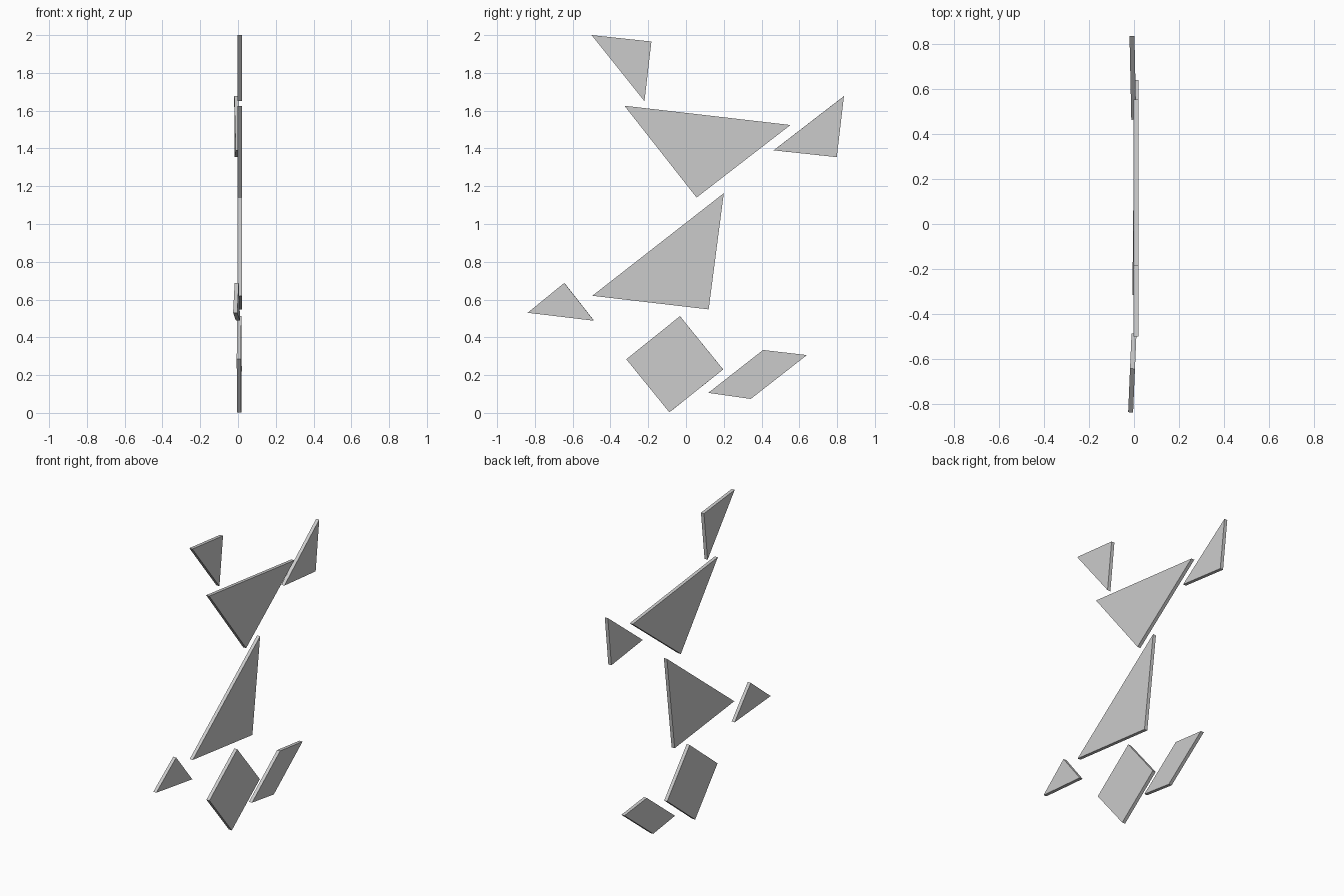
import bpy
import bmesh

cube = bpy.data.objects.get("Cube")
if cube:
    bpy.data.objects.remove(cube, do_unlink=True)

THICKNESS = 0.022

# Single plain grey
grey = bpy.data.materials.new("plain_grey")
grey.use_nodes = True
colour = (0.6, 0.6, 0.6, 1.0)
grey.diffuse_color = colour
grey.node_tree.nodes["Principled BSDF"].inputs["Base Color"].default_value = colour


def plate(name, outline, x_first, x_last):
    """Flat plate from a (y, z) outline; its x runs from x_first at the
    smallest y to x_last at the largest y, giving a slight lean."""
    ys = [y for y, z in outline]
    y0, y1 = min(ys), max(ys)
    bm = bmesh.new()
    verts = []
    for y, z in outline:
        x = x_first + (x_last - x_first) * (y - y0) / (y1 - y0)
        verts.append(bm.verts.new((x, y, z)))
    face = bm.faces.new(verts)
    face.normal_update()
    if face.normal.x < 0:
        face.normal_flip()
    mesh = bpy.data.meshes.new(name)
    bm.to_mesh(mesh)
    bm.free()
    mesh.materials.append(grey)
    obj = bpy.data.objects.new(name, mesh)
    bpy.context.collection.objects.link(obj)
    solid = obj.modifiers.new("thickness", 'SOLIDIFY')
    solid.thickness = THICKNESS
    solid.offset = 0.0
    return obj


# Upper body
plate("head_triangle", [(-0.50, 2.0), (-0.22, 1.65), (-0.183, 1.966)], 0.009, 0.009)
plate("upper_body_triangle", [(-0.326, 1.626), (0.056, 1.14), (0.553, 1.524)], 0.009, 0.009)
plate("rear_upper_triangle", [(0.464, 1.39), (0.798, 1.354), (0.836, 1.677)], -0.001, -0.009)

# Lower body
plate("lower_body_triangle", [(-0.496, 0.62), (0.12, 0.548), (0.20, 1.163)], 0.009, 0.009)
plate("front_small_triangle", [(-0.838, 0.53), (-0.487, 0.488), (-0.644, 0.688)], -0.015, 0.0)

# Base
plate("base_square", [(-0.316, 0.284), (-0.088, 0.003), (0.197, 0.23), (-0.032, 0.512)], 0.004, 0.009)
plate("base_parallelogram", [(0.118, 0.106), (0.343, 0.074), (0.64, 0.306), (0.408, 0.333)], 0.008, 0.008)
